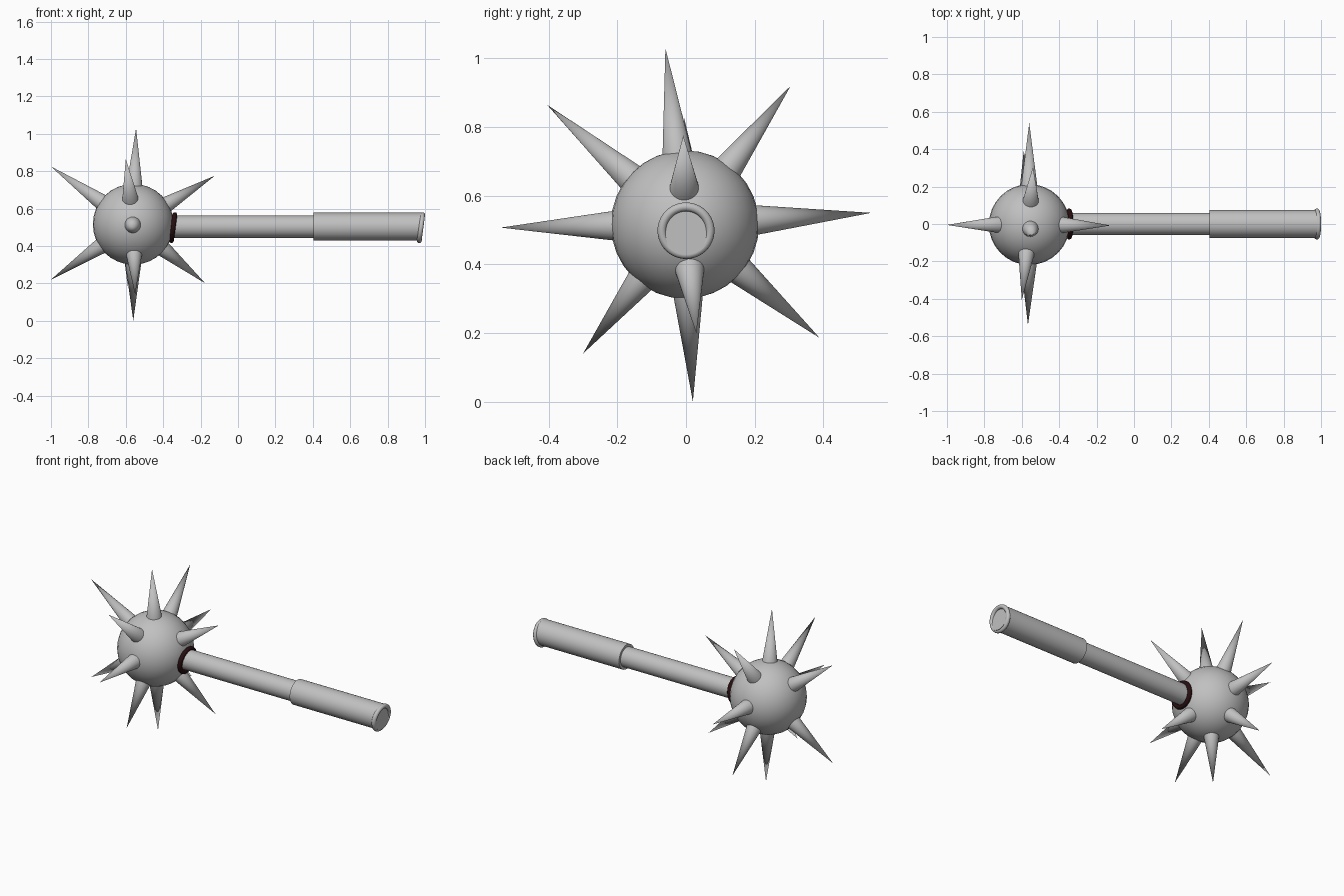
import bpy
import math
from mathutils import Vector

cube = bpy.data.objects.get("Cube")
if cube:
    bpy.data.objects.remove(cube, do_unlink=True)


def make_material(name, color):
    mat = bpy.data.materials.new(name)
    mat.use_nodes = True
    mat.diffuse_color = color
    for node in mat.node_tree.nodes:
        if node.type == 'BSDF_PRINCIPLED':
            node.inputs["Base Color"].default_value = color
    return mat


steel = make_material("steel grey", (0.53, 0.53, 0.53, 1))
dark_red = make_material("dark maroon", (0.02, 0.004, 0.005, 1))


def finish(name, mat):
    obj = bpy.context.object
    obj.name = name
    obj.data.materials.append(mat)
    bpy.ops.object.shade_smooth_by_angle(angle=math.radians(35))
    return obj


def rod(name, x_start, x_end, radius):
    bpy.ops.mesh.primitive_cylinder_add(
        vertices=32, radius=radius, depth=x_end - x_start,
        location=((x_start + x_end) / 2, 0, AXIS_Z),
        rotation=(0, math.pi / 2, 0))
    return finish(name, steel)


def ring(name, x, mat):
    # Slightly tilted so the top edge leans toward the handle end
    bpy.ops.mesh.primitive_torus_add(
        major_segments=48, minor_segments=12,
        major_radius=0.07, minor_radius=0.013,
        location=(x, 0, 0.498), rotation=(0, math.radians(97.5), 0))
    return finish(name, mat)


def spike(name, tip):
    # Cone whose base is sunk into the ball and whose axis leaves its centre
    tip = Vector(tip)
    axis = (tip - CENTRE).normalized()
    base = CENTRE + axis * 0.17
    bpy.ops.mesh.primitive_cone_add(
        vertices=32, radius1=0.048, radius2=0, depth=(tip - base).length,
        location=(base + tip) / 2,
        rotation=axis.to_track_quat('Z', 'Y').to_euler())
    return finish(name, steel)


AXIS_Z = 0.503
CENTRE = Vector((-0.56, -0.003, 0.516))

# Spiked head
bpy.ops.mesh.primitive_uv_sphere_add(
    segments=32, ring_count=16, radius=0.216, location=CENTRE)
finish("ball", steel)

tips = {
    "top": (-0.545, -0.06, 1.03),
    "back_upper": (-0.54, 0.305, 0.92),
    "back": (-0.56, 0.54, 0.55),
    "back_lower": (-0.59, 0.39, 0.185),
    "bottom": (-0.56, 0.02, 0.0),
    "front_lower": (-0.55, -0.3, 0.14),
    "front": (-0.567, -0.54, 0.507),
    "front_upper": (-0.6, -0.405, 0.865),
    "inner_upper": (-0.125, -0.008, 0.775),
    "inner_lower": (-0.175, 0.03, 0.2),
    "outer_upper": (-1.0, -0.005, 0.825),
    "outer_lower": (-1.0, -0.005, 0.22),
}
for side, tip in tips.items():
    spike("spike_" + side, tip)

# Handle
rod("shaft", -0.5, 0.45, 0.06)
rod("grip", 0.405, 0.985, 0.075)
ring("pommel_ring", 0.978, steel)
ring("collar", -0.347, dark_red)
